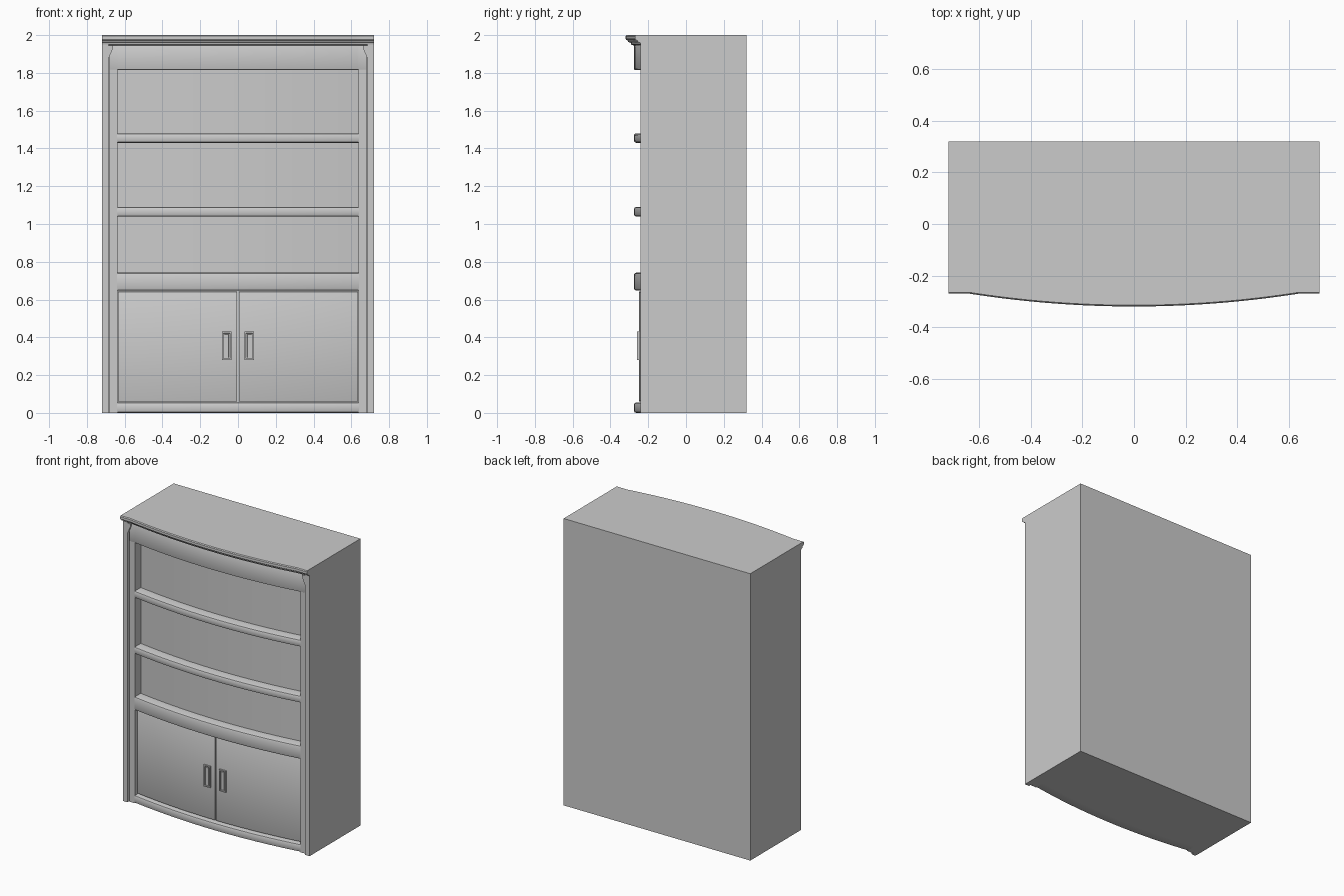
import bpy, bmesh

if "Cube" in bpy.data.objects:
    bpy.data.objects.remove(bpy.data.objects["Cube"])

SEG = 28


def bow(x):
    """Forward bulge of the front at a given x."""
    return 0.05 * max(0.0, 1 - (x / 0.64) ** 2)


def make_object(name, bm):
    bmesh.ops.recalc_face_normals(bm, faces=bm.faces)
    mesh = bpy.data.meshes.new(name)
    bm.to_mesh(mesh)
    bm.free()
    obj = bpy.data.objects.new(name, mesh)
    bpy.context.collection.objects.link(obj)
    for o in bpy.context.selected_objects:
        o.select_set(False)
    obj.select_set(True)
    bpy.context.view_layer.objects.active = obj
    bpy.ops.object.shade_smooth_by_angle(angle=0.5)
    return obj


def bowed_bar(name, profile, x0, x1):
    """Sweep a (y, z) profile across x, following the bowed front."""
    bm = bmesh.new()
    xs = {x0 + (x1 - x0) * i / SEG for i in range(SEG + 1)}
    xs |= {x for x in (-0.64, 0.64) if x0 < x < x1}
    rings = [[bm.verts.new((x, y - (bow(x) if y < 0 else 0), z)) for y, z in profile]
             for x in sorted(xs)]
    n = len(profile)
    for a, b in zip(rings, rings[1:]):
        for i in range(n):
            j = (i + 1) % n
            bm.faces.new((a[i], a[j], b[j], b[i]))
    bm.faces.new(rings[0])
    bm.faces.new(rings[-1])
    return make_object(name, bm)


def rounded(front, back, z0, z1, r):
    """Rectangular section with softened front edges."""
    k = r * 0.3
    return [(back, z0), (front + r, z0), (front + k, z0 + k), (front, z0 + r),
            (front, z1 - r), (front + k, z1 - k), (front + r, z1), (back, z1)]


def extrude_outline(name, points, offset):
    bm = bmesh.new()
    face = bm.faces.new([bm.verts.new(p) for p in points])
    new = bmesh.ops.extrude_face_region(bm, geom=[face])
    verts = [g for g in new["geom"] if isinstance(g, bmesh.types.BMVert)]
    bmesh.ops.translate(bm, vec=offset, verts=verts)
    # keep the starting cap so the solid is closed
    if not face.is_valid:
        bm.faces.new([v for v in bm.verts if v not in verts])
    return make_object(name, bm)


# carcass: plan outline with corner posts, groove, inner frame and bowed back panel
side = [(0.72, 0.32), (0.72, -0.24), (0.686, -0.24), (0.686, -0.215),
        (0.68, -0.215), (0.68, -0.225), (0.638, -0.225), (0.638, -0.16)]
panel = [(0.638 - 1.276 * i / SEG) for i in range(1, SEG)]
plan = side + [(x, -0.16 - bow(x)) for x in panel] + [(-x, y) for x, y in reversed(side)]
extrude_outline("carcass", [(x, y, 0) for x, y in plan], (0, 0, 1.95))

# crown moulding with the top board
bowed_bar("crown_top", [(0.32, 1.945), (-0.228, 1.945), (-0.24, 1.95), (-0.243, 1.96),
                        (-0.256, 1.963), (-0.258, 1.971), (-0.266, 1.974),
                        (-0.27, 1.98), (-0.27, 1.994), (-0.265, 2.0), (0.32, 2.0)],
          -0.72, 0.72)

# frieze, shelf rails and plinth
bowed_bar("frieze", rounded(-0.226, -0.15, 1.815, 1.946, 0.006), -0.68, 0.68)
for name, z0, z1 in (("upper_shelf_rail", 1.43, 1.48), ("lower_shelf_rail", 1.04, 1.09),
                     ("middle_rail", 0.648, 0.742), ("plinth_rail", 0.0, 0.055)):
    bowed_bar(name, rounded(-0.226, -0.15, z0, z1, 0.012), -0.64, 0.64)

# doors
for name, x0, x1 in (("left_door", -0.634, -0.004), ("right_door", 0.004, 0.634)):
    bowed_bar(name, rounded(-0.2, -0.15, 0.06, 0.642, 0.004), x0, x1)

# handles and angled frame corners, mirrored left and right
for label, s in (("left", -1), ("right", 1)):
    bm = bmesh.new()
    bmesh.ops.create_cube(bm, size=1)
    for v in bm.verts:
        v.co.x = s * 0.06 + v.co.x * 0.05
        v.co.y = -0.249 + v.co.y * 0.022
        v.co.z = 0.355 + v.co.z * 0.15
    bm.normal_update()
    front = min(bm.faces, key=lambda f: f.calc_center_median().y)
    # recessed slot with a raised grip
    for thickness, shift in ((0.011, 0.009), (0.007, -0.006)):
        bmesh.ops.inset_region(bm, faces=[front], thickness=thickness)
        bmesh.ops.inset_region(bm, faces=[front], thickness=0.001)
        bmesh.ops.translate(bm, vec=(0, shift, 0), verts=front.verts)
    make_object(label + "_handle", bm)

    extrude_outline(label + "_frame_corner",
                    [(s * 0.688, -0.239, 1.87), (s * 0.688, -0.239, 1.946),
                     (s * 0.66, -0.239, 1.946), (s * 0.664, -0.239, 1.925)],
                    (0, 0.025, 0))
